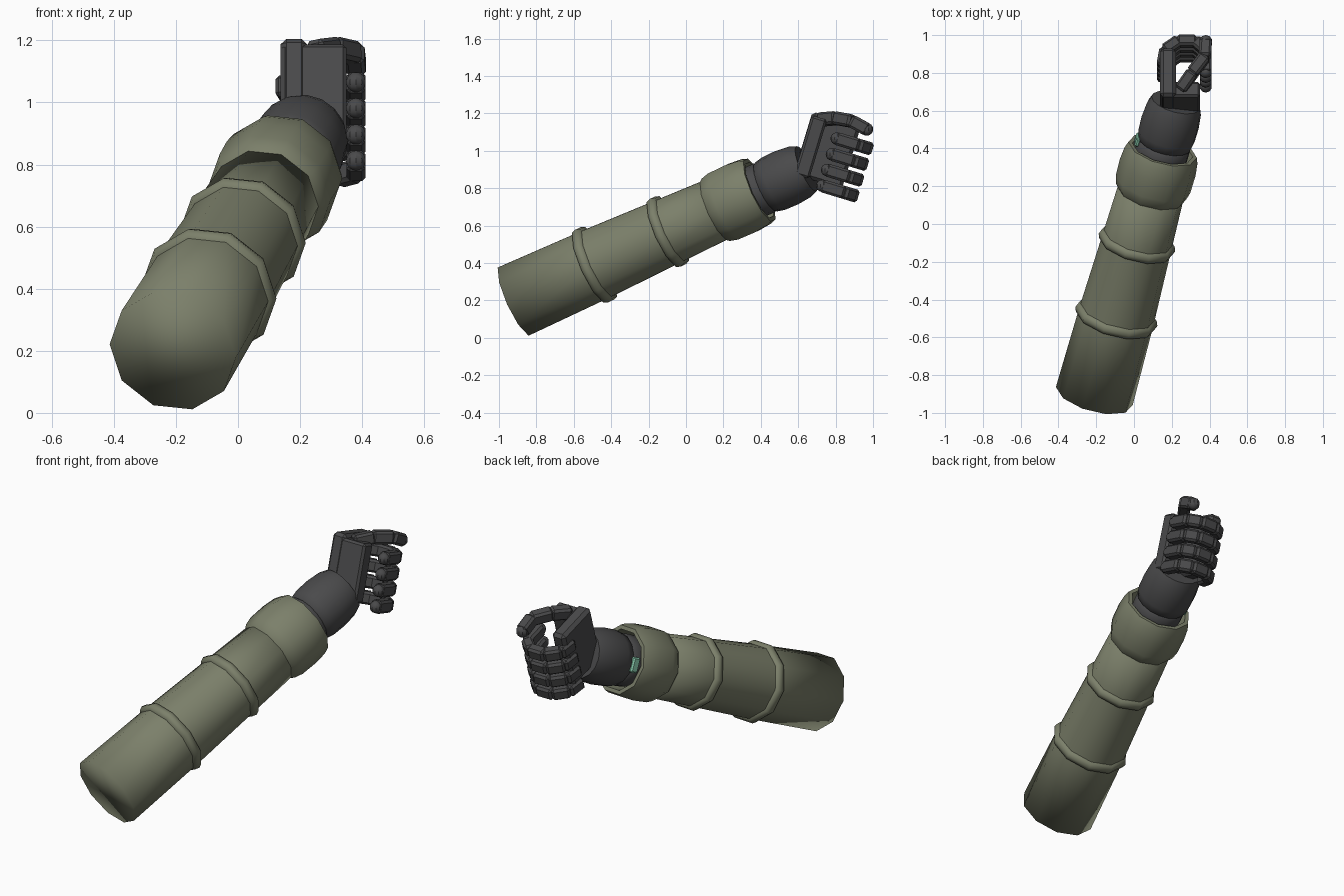
import bpy, bmesh, math
from mathutils import Vector, Matrix

if "Cube" in bpy.data.objects:
    bpy.data.objects.remove(bpy.data.objects["Cube"])


def material(name, rgb):
    m = bpy.data.materials.new(name)
    m.diffuse_color = (*rgb, 1)
    m.use_nodes = True
    m.node_tree.nodes["Principled BSDF"].inputs["Base Color"].default_value = m.diffuse_color
    return m


OLIVE = material("olive cloth", (0.20, 0.215, 0.145))
DARK = material("dark grey metal", (0.068, 0.068, 0.07))
MINT = material("mint light", (0.25, 0.60, 0.42))

# Arm frame: the axis runs from the shoulder end to the wrist
START = Vector((-0.21, -0.91, 0.20))
AXIS = Vector((0.245, 0.883, 0.40)).normalized()
SIDE = Vector((1, 0, 0))
SIDE = (SIDE - AXIS * SIDE.dot(AXIS)).normalized()
RISE = SIDE.cross(AXIS).normalized()

# Hand frame: x stays, f points forward along the palm, u points up along it
HAND = Vector((0, 0.575, 0.875))
F = Vector((0, 0.957, -0.29)).normalized()
U = Vector((0, 0.29, 0.957)).normalized()


def hand(x, f, u):
    return HAND + Vector((x, 0, 0)) + F * f + U * u


def finish(name, bm, mat, angle=None):
    bmesh.ops.recalc_face_normals(bm, faces=bm.faces)
    mesh = bpy.data.meshes.new(name)
    bm.to_mesh(mesh)
    bm.free()
    ob = bpy.data.objects.new(name, mesh)
    bpy.context.collection.objects.link(ob)
    mesh.materials.append(mat)
    if angle:
        bpy.ops.object.select_all(action='DESELECT')
        ob.select_set(True)
        bpy.context.view_layer.objects.active = ob
        bpy.ops.object.shade_smooth_by_angle(angle=math.radians(angle))
    return ob


def lathe(name, profile, mat, sides=10, angle=60, caps=True):
    """Turn (distance, radius) pairs around the arm axis."""
    bm = bmesh.new()
    rings = []
    for t, r in profile:
        rings.append([bm.verts.new(START + AXIS * t + (SIDE * math.cos(a) + RISE * math.sin(a)) * r)
                      for a in (2 * math.pi * i / sides for i in range(sides))])
    for a, b in zip(rings, rings[1:]):
        for i in range(sides):
            j = (i + 1) % sides
            bm.faces.new((a[i], a[j], b[j], b[i]))
    if caps:
        bm.faces.new(rings[0])
        bm.faces.new(rings[-1])
    return finish(name, bm, mat, angle)


def block(bm, centre, axes, size, bevel):
    """Add a bevelled box along three given axes."""
    rot = Matrix(axes).transposed().to_4x4()
    part = bmesh.new()
    bmesh.ops.create_cube(part, size=1, matrix=Matrix.Translation(centre) @ rot @ Matrix.Diagonal((*size, 1)))
    bmesh.ops.bevel(part, geom=part.edges[:], offset=bevel, segments=1, affect='EDGES')
    temp = bpy.data.meshes.new("temp")
    part.to_mesh(temp)
    part.free()
    bm.from_mesh(temp)
    bpy.data.meshes.remove(temp)


def digit(name, points, width, thick):
    """Chain of bevelled segments along a path, with a round fingertip."""
    bm = bmesh.new()
    for a, b in zip(points, points[1:]):
        d = (b - a).normalized()
        n = U.cross(d).normalized()
        block(bm, (a + b) / 2, (d, n, d.cross(n)), ((b - a).length + 0.012, thick, width), 0.012)
    bmesh.ops.create_uvsphere(bm, u_segments=10, v_segments=8, radius=thick * 0.53,
                              matrix=Matrix.Translation(points[-1]))
    return finish(name, bm, DARK, 25)


# Sleeve with two rolled seams and a flared cuff
lathe("sleeve", [(0, 0.21), (0.476, 0.203), (0.92, 0.188), (1.28, 0.176)], OLIVE, angle=100)
for name, t, r in (("lower_seam", 0.476, 0.203), ("upper_seam", 0.92, 0.188)):
    lathe(name, [(t - 0.03, r - 0.01), (t - 0.024, r + 0.012), (t, r + 0.021),
                 (t + 0.024, r + 0.012), (t + 0.03, r - 0.01)], OLIVE, angle=75)
lathe("cuff", [(1.20, 0.172), (1.225, 0.192), (1.27, 0.204), (1.37, 0.206), (1.44, 0.199),
               (1.475, 0.187), (1.475, 0.165), (1.36, 0.15)], OLIVE, caps=False)

# Wrist band and rounded wrist
lathe("wrist_band", [(1.36, 0.135), (1.45, 0.142), (1.505, 0.142), (1.515, 0.13)], DARK, 16)
lathe("wrist", [(1.50, 0.12), (1.515, 0.143), (1.56, 0.153), (1.64, 0.155), (1.72, 0.147), (1.76, 0.132)],
      DARK, 16)

# Small light on the outer side of the wrist
bm = bmesh.new()
block(bm, START + AXIS * 1.50 - SIDE * 0.142, (AXIS, SIDE, RISE), (0.05, 0.026, 0.085), 0.008)
finish("wrist_light", bm, MINT)

# Palm: heel plate, back plate and a raised edge strip
XYZ = (F, Vector((1, 0, 0)), U)
bm = bmesh.new()
block(bm, hand(0.245, 0.045, 0.165), XYZ, (0.085, 0.21, 0.33), 0.012)
block(bm, hand(0.18, 0.135, 0.175), XYZ, (0.27, 0.085, 0.35), 0.018)
finish("palm", bm, DARK)

# Four curled fingers
for i in range(4):
    u = -0.015 + 0.088 * i
    path = [(0.15, 0.20), (0.165, 0.285), (0.235, 0.335), (0.325, 0.335), (0.38, 0.285), (0.38, 0.165)]
    digit(f"finger_{i + 1}", [hand(x, f, u) for x, f in path], 0.07, 0.062)

# Thumb crossing above the fingers
digit("thumb", [hand(0.25, 0.05, 0.32), hand(0.31, 0.13, 0.352), hand(0.375, 0.215, 0.362),
                hand(0.38, 0.305, 0.343)], 0.07, 0.065)
